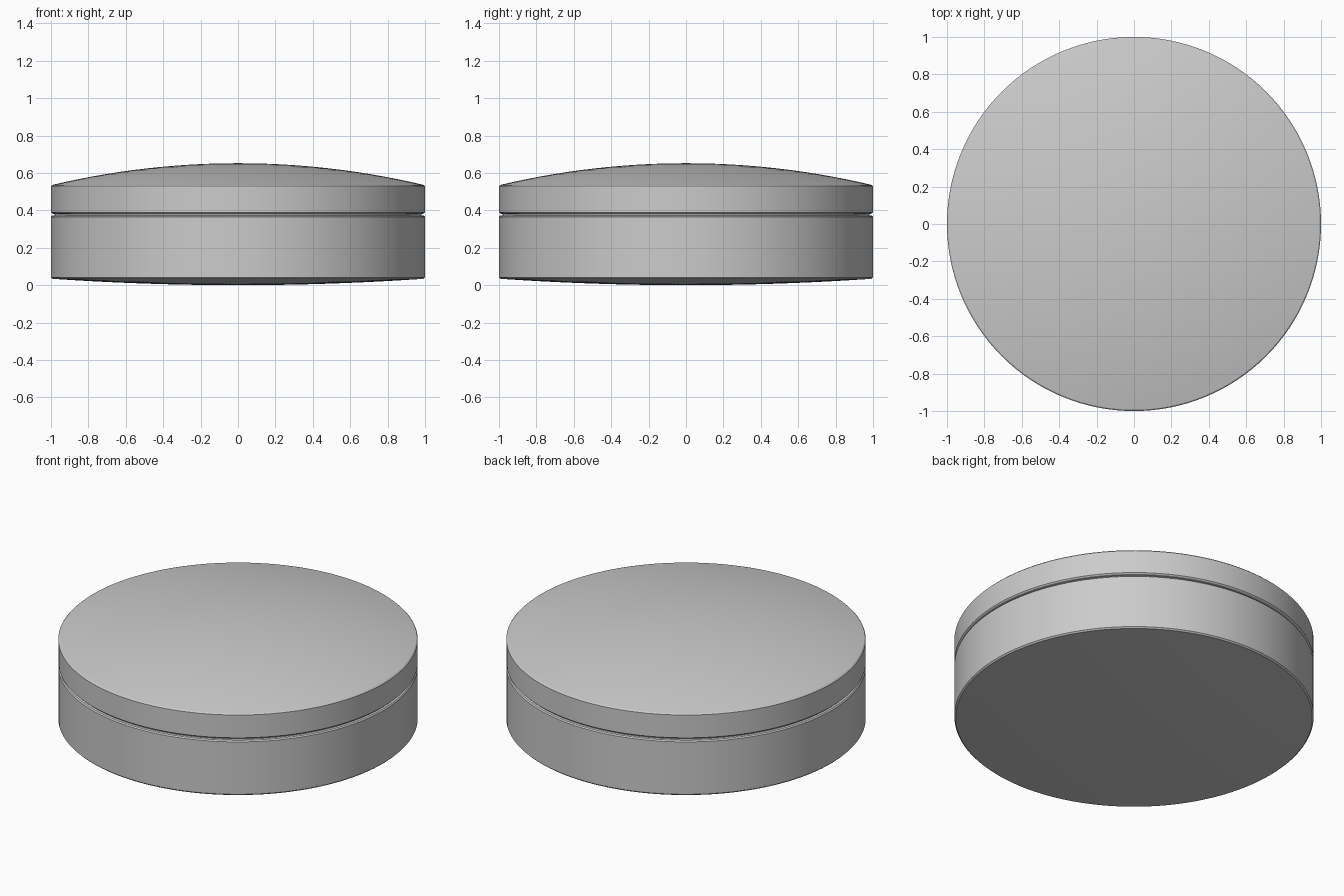
import bpy
import bmesh
import math
from mathutils import Vector

cube = bpy.data.objects.get("Cube")
if cube:
    bpy.data.objects.remove(cube, do_unlink=True)

SEGMENTS = 128

grey = bpy.data.materials.new("satin_grey")
grey.use_nodes = True
colour = (0.6, 0.6, 0.6, 1)
grey.diffuse_color = colour
grey.node_tree.nodes["Principled BSDF"].inputs["Base Color"].default_value = colour


def dome(radius, centre_z, rim_z, steps=14):
    """Shallow spherical arc from the axis out to the rim."""
    rise = rim_z - centre_z
    ball = (radius ** 2 + rise ** 2) / (2 * abs(rise))
    side = math.copysign(1, rise)
    points = []
    for i in range(steps + 1):
        r = radius * i / steps
        points.append((r, centre_z + side * (ball - math.sqrt(ball ** 2 - r ** 2))))
    return points


def lathe(name, profile):
    """Turn a radius/height profile around the z axis."""
    bm = bmesh.new()
    verts = [bm.verts.new((r, 0, z)) for r, z in profile]
    edges = [bm.edges.new(pair) for pair in zip(verts, verts[1:])]
    bmesh.ops.spin(bm, geom=verts + edges, cent=Vector(), axis=Vector((0, 0, 1)),
                   angle=math.tau, steps=SEGMENTS, use_duplicate=False)
    bmesh.ops.remove_doubles(bm, verts=bm.verts[:], dist=0.0001)
    bmesh.ops.recalc_face_normals(bm, faces=bm.faces[:])
    mesh = bpy.data.meshes.new(name)
    bm.to_mesh(mesh)
    bm.free()
    mesh.materials.append(grey)
    obj = bpy.data.objects.new(name, mesh)
    bpy.context.collection.objects.link(obj)
    bpy.ops.object.select_all(action='DESELECT')
    obj.select_set(True)
    bpy.context.view_layer.objects.active = obj
    bpy.ops.object.shade_smooth_by_angle(angle=math.radians(25))
    return obj


# Base: gently bulging underside, straight wall, recessed lip at the seam
base = dome(0.992, 0, 0.034) + [
    (1, 0.042), (1, 0.364), (0.994, 0.371), (0.982, 0.373), (0.982, 0.38), (0, 0.38)]
lathe("case_base", base)

# Lid: domed top, straight wall, chamfer above the seam
lid = dome(0.993, 0.652, 0.536) + [
    (1, 0.529), (1, 0.389), (0.994, 0.383), (0.982, 0.38), (0, 0.38)]
lathe("case_lid", lid)
